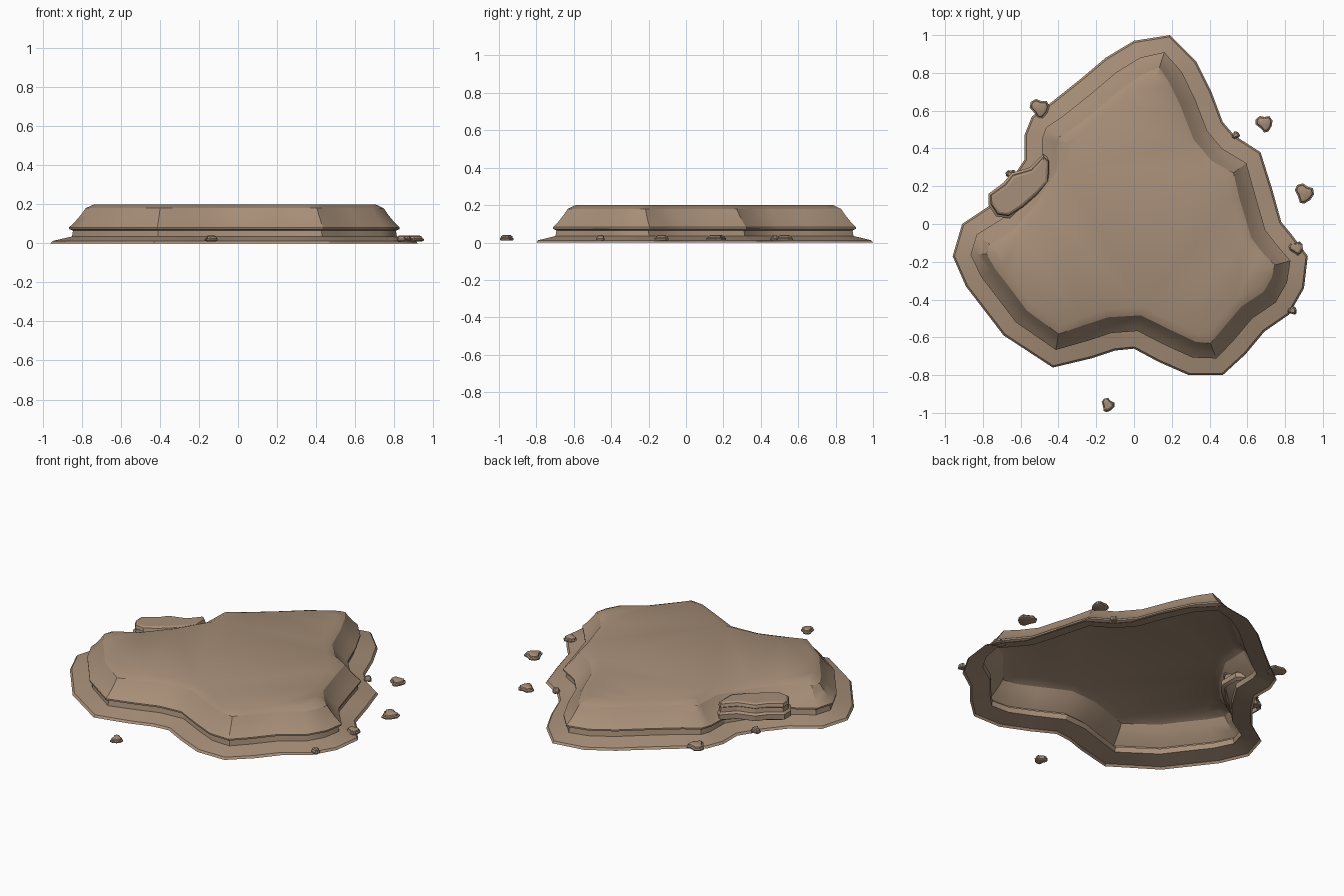
import bpy
import bmesh
from math import radians
from mathutils import Vector, Matrix

default = bpy.data.objects.get("Cube")
if default:
    bpy.data.objects.remove(default)

stone = bpy.data.materials.new("sandy brown stone")
stone.use_nodes = True
stone.diffuse_color = (0.39, 0.275, 0.19, 1)
shader = stone.node_tree.nodes["Principled BSDF"]
shader.inputs["Base Color"].default_value = stone.diffuse_color
shader.inputs["Roughness"].default_value = 0.9


def inset(outline, distance):
    """Move every point of a counter-clockwise outline inward."""
    moved = []
    for i, point in enumerate(outline):
        before = (point - outline[i - 1]).normalized()
        after = (outline[(i + 1) % len(outline)] - point).normalized()
        along = (before + after).normalized()
        moved.append(point + distance * Vector((-along.y, along.x)))
    return moved


def terrace(name, outline, profile, closed_below=False):
    """Stack inset copies of an outline, one per (inset, height) pair."""
    mesh = bpy.data.meshes.new(name)
    bm = bmesh.new()
    rings = []
    for distance, height in profile:
        ring = [bm.verts.new((p.x, p.y, height)) for p in inset(outline, distance)]
        rings.append(ring)
    count = len(outline)
    for low, high in zip(rings, rings[1:]):
        for i in range(count):
            j = (i + 1) % count
            bm.faces.new((low[i], low[j], high[j], high[i]))
    caps = [bm.faces.new(rings[-1])]
    if closed_below:
        caps.append(bm.faces.new(rings[0][::-1]))
    bmesh.ops.triangulate(bm, faces=caps)
    bm.to_mesh(mesh)
    bm.free()
    mesh.materials.append(stone)
    obj = bpy.data.objects.new(name, mesh)
    bpy.context.collection.objects.link(obj)
    bpy.ops.object.select_all(action="DESELECT")
    obj.select_set(True)
    bpy.context.view_layer.objects.active = obj
    bpy.ops.object.shade_smooth_by_angle(angle=radians(30))
    return obj


def points(pairs):
    return [Vector(pair) for pair in pairs]


# Main plateau: a hollow shell with a sloping foot, an overhanging lip and a rounded rim
shore = points([
    (.19, 1), (0, .97), (-.15, .88), (-.28, .77), (-.43, .65), (-.54, .57),
    (-.58, .47), (-.58, .34), (-.66, .22), (-.76, .1), (-.91, 0), (-.96, -.17),
    (-.89, -.33), (-.79, -.46), (-.69, -.59), (-.43, -.76), (-.22, -.71),
    (-.1, -.67), (0, -.66), (.13, -.73), (.29, -.8), (.47, -.8), (.59, -.69),
    (.69, -.57), (.82, -.48), (.9, -.34), (.92, -.17), (.83, -.05), (.78, .01),
    (.73, .19), (.67, .38), (.53, .47), (.47, .54), (.41, .7), (.33, .86)])
terrace("plateau", shore, [
    (0, 0), (.01, .012), (.11, .035), (.115, .065), (.095, .073), (.095, .082),
    (.125, .11), (.155, .145), (.18, .18), (.225, .2)])

# Rock ledge leaning on the left slope, in two layers
ledge = points([
    (-.44, .34), (-.48, .37), (-.55, .3), (-.65, .27), (-.69, .22), (-.77, .16),
    (-.77, .1), (-.73, .04), (-.66, .03), (-.58, .08), (-.5, .15), (-.44, .22)])
terrace("ledge", ledge, [
    (.02, .07), (0, .08), (0, .11), (.015, .12), (.02, .145), (.012, .15),
    (.018, .168), (.03, .175)])

# Loose pebbles: shield-shaped stones as (x, y, radius, turn)
shield = points([
    (.15, .75), (-.35, .95), (-.85, .65), (-.95, .1), (-.5, -.4), (-.15, -.95),
    (.3, -.9), (.75, -.4), (.95, .2), (.7, .75)])
pebbles = [
    (-.5, .61, .055, 0), (.69, .53, .048, 10), (.9, .16, .055, -15),
    (.86, -.13, .04, 20), (.84, -.46, .025, 40), (-.14, -.96, .038, -25),
    (.54, .47, .022, 70), (-.65, .26, .03, 15)]
for x, y, radius, turn in pebbles:
    spin = Matrix.Rotation(radians(turn), 2)
    outline = [spin @ p * radius + Vector((x, y)) for p in shield]
    layers = [(.2, .01), (.02, .014), (0, .022), (.15, .026), (.2, .034), (.45, .04)]
    terrace("pebble", outline, [(d * radius, z) for d, z in layers], True)
